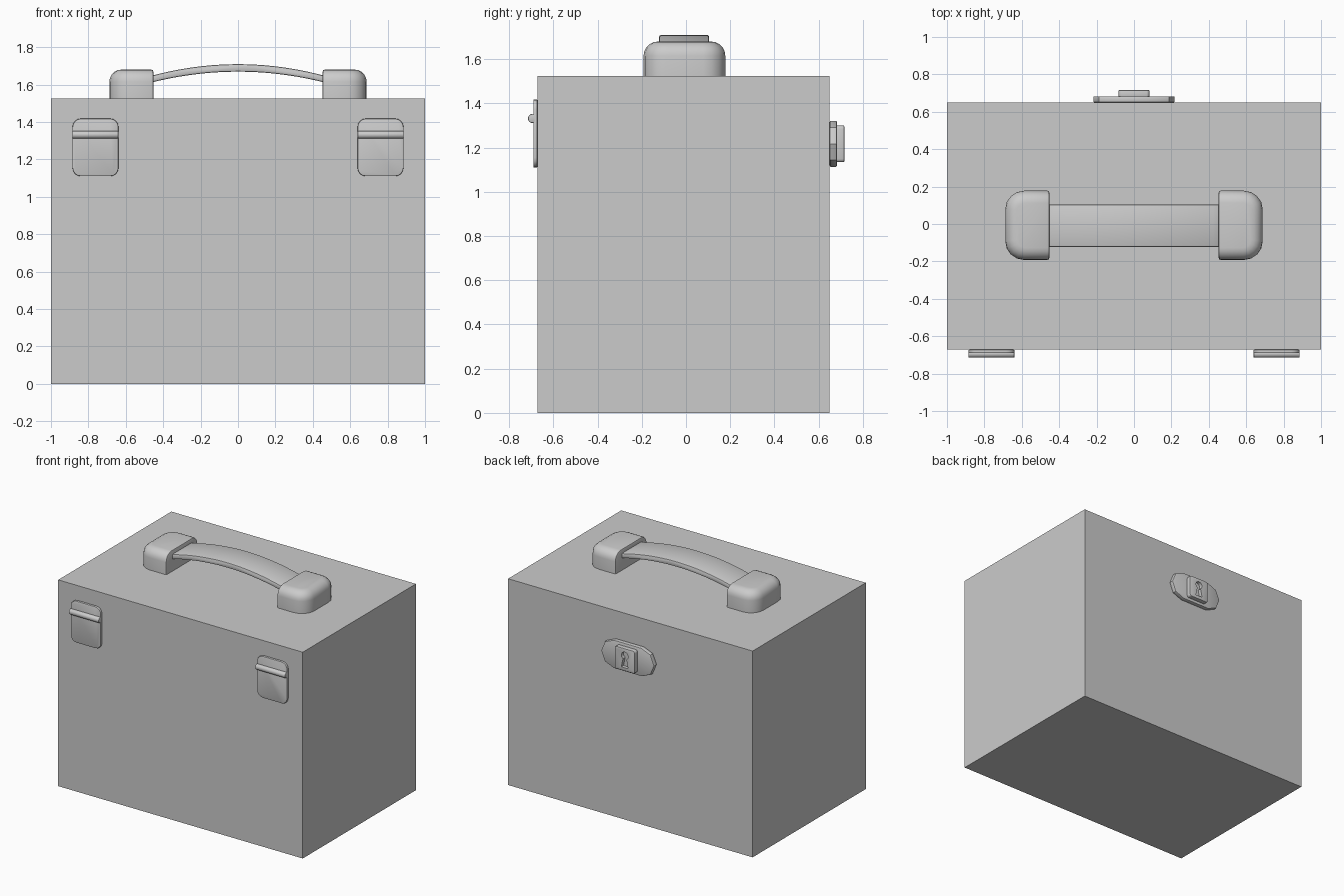
import bpy, bmesh
from math import sin, cos, pi, radians

if "Cube" in bpy.data.objects:
    bpy.data.objects.remove(bpy.data.objects["Cube"])


def finish(name, bm, mirror=False, smooth=True):
    bmesh.ops.recalc_face_normals(bm, faces=bm.faces)
    me = bpy.data.meshes.new(name)
    bm.to_mesh(me)
    bm.free()
    ob = bpy.data.objects.new(name, me)
    bpy.context.collection.objects.link(ob)
    if smooth:
        bpy.ops.object.select_all(action='DESELECT')
        ob.select_set(True)
        bpy.context.view_layer.objects.active = ob
        bpy.ops.object.shade_smooth_by_angle(angle=radians(35))
    if mirror:
        ob.modifiers.new("mirror", 'MIRROR')
    return ob


def bevel(bm, edges, width, segments):
    bmesh.ops.bevel(bm, geom=edges, offset=width, offset_type='OFFSET', segments=segments,
                    profile=0.5, affect='EDGES', clamp_overlap=True)


def box_bm(x0, x1, y0, y1, z0, z1):
    bm = bmesh.new()
    bmesh.ops.create_cube(bm, size=1)
    for v in bm.verts:
        v.co = ((x0 + x1) / 2 + v.co.x * (x1 - x0),
                (y0 + y1) / 2 + v.co.y * (y1 - y0),
                (z0 + z1) / 2 + v.co.z * (z1 - z0))
    return bm


def prism_bm(points, y0, y1, rim=0, segments=2):
    """Extrude an XZ outline from y0 to y1 and round its sharp edges."""
    bm = bmesh.new()
    face = bm.faces.new([bm.verts.new((x, y0, z)) for x, z in points])
    ext = bmesh.ops.extrude_face_region(bm, geom=[face])
    # keep the starting face so the prism is closed
    for v in [g for g in ext['geom'] if isinstance(g, bmesh.types.BMVert)]:
        v.co.y = y1
    if not any(all(abs(v.co.y - y0) < 1e-6 for v in f.verts) for f in bm.faces):
        bmesh.ops.holes_fill(bm, edges=[e for e in bm.edges if e.is_boundary])
    bmesh.ops.recalc_face_normals(bm, faces=bm.faces)
    if rim:
        bevel(bm, [e for e in bm.edges if e.calc_face_angle(0) > 1.0], rim, segments)
    return bm


def rounded_rect(cx, cz, hw, hh, r, n):
    pts = []
    for k, (sx, sz) in enumerate([(1, 1), (-1, 1), (-1, -1), (1, -1)]):
        for i in range(n + 1):
            a = (k + i / n) * pi / 2
            p = (cx + sx * (hw - r) + r * cos(a), cz + sz * (hh - r) + r * sin(a))
            if not pts or abs(p[0] - pts[-1][0]) + abs(p[1] - pts[-1][1]) > 1e-5:
                pts.append(p)
    if abs(pts[0][0] - pts[-1][0]) + abs(pts[0][1] - pts[-1][1]) < 1e-5:
        pts.pop()
    return pts


FRONT, BACK, SEAM, TOP = -0.672, 0.65, 1.328, 1.525

# Case body and lid
finish("case_body", box_bm(-1, 1, FRONT, BACK, 0, SEAM), smooth=False)
finish("case_lid", box_bm(-1, 1, FRONT, BACK, SEAM, TOP), smooth=False)

# Handle mounts: rounded outer corners, soft top, tighter inner rim
IN, OUT, MT = 0.452, 0.688, 1.68
bm = box_bm(IN, OUT, -0.192, 0.178, TOP, MT)
bevel(bm, [e for e in bm.edges if all(abs(v.co.x - OUT) < 1e-4 for v in e.verts)
           and abs(e.verts[0].co.z - e.verts[1].co.z) > 0.05], 0.1, 4)
bevel(bm, [e for e in bm.edges if all(abs(v.co.z - MT) < 1e-4 for v in e.verts)
           and not all(abs(v.co.x - IN) < 1e-4 for v in e.verts)], 0.065, 5)
bevel(bm, [e for e in bm.edges if all(abs(v.co.x - IN) < 1e-4 for v in e.verts)
           and any(v.co.z > TOP + 1e-4 for v in e.verts)], 0.012, 2)
finish("handle_mount", bm, mirror=True)

# Arched handle strap
N, HALF = 20, 0.47
xs = [-HALF + 2 * HALF * i / N for i in range(N + 1)]
arch = [(x, 1.709 - 0.29 * x * x) for x in xs]
arch += [(x, 1.669 - 0.27 * x * x) for x in reversed(xs)]
finish("handle_strap", prism_bm(arch, -0.122, 0.105, 0.008))

# Hinges: plate and pin
plate = rounded_rect(0.762, 1.264, 0.123, 0.154, 0.045, 4)
finish("hinge_plate", prism_bm(plate, FRONT - 0.019, FRONT, 0.005), mirror=True)
pin = [(-0.694 + 0.021 * cos(i * pi / 8), 1.332 + 0.021 * sin(i * pi / 8)) for i in range(16)]
bm = prism_bm(pin, 0.639, 0.885, 0.005)
for v in bm.verts:
    v.co.x, v.co.y = v.co.y, v.co.x
finish("hinge_pin", bm, mirror=True)

# Lock plate and raised key block
LZ = 1.217
finish("lock_plate", prism_bm(rounded_rect(0, LZ, 0.217, 0.104, 0.104, 2), BACK, 0.683, 0.006))
block = finish("lock_block", prism_bm(rounded_rect(0, LZ, 0.082, 0.083, 0.015, 3), 0.675, 0.716, 0.004))

# Keyhole cut into the block
hole = [(0.028 * cos(radians(a)), LZ + 0.03 + 0.028 * sin(radians(a))) for a in range(-60, 241, 25)]
hole += [(-0.028, LZ - 0.058), (0.028, LZ - 0.058)]
cutter = finish("keyhole_cutter", prism_bm(hole, 0.69, 0.75), smooth=False)
cutter.hide_render = True
cutter.display_type = 'WIRE'
cut = block.modifiers.new("keyhole", 'BOOLEAN')
cut.operation = 'DIFFERENCE'
cut.object = cutter
